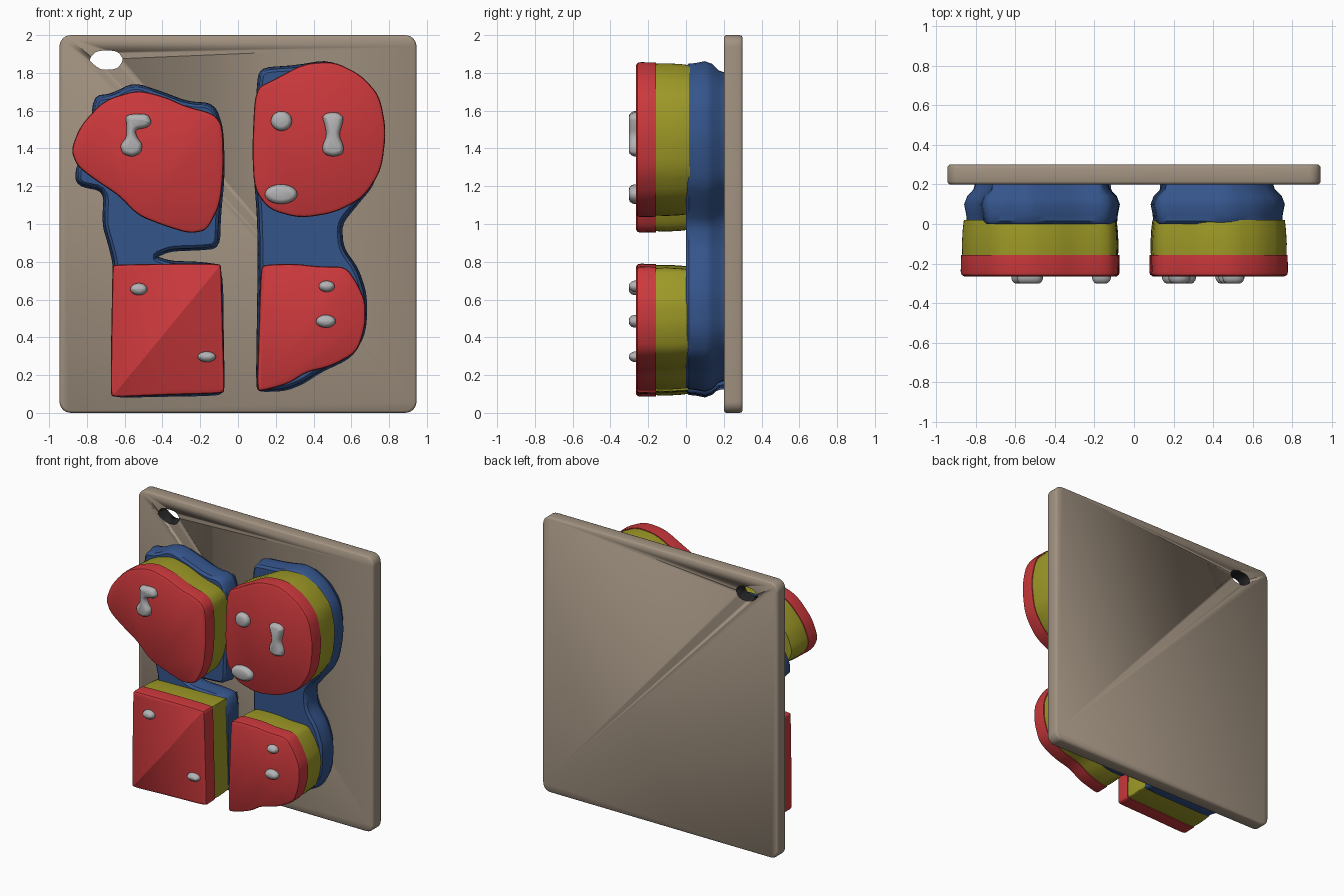
import bpy, bmesh, math
from mathutils import Vector


def material(name, rgb):
    m = bpy.data.materials.new(name)
    m.diffuse_color = (*rgb, 1)
    return m


TAN = material("tan_board", (0.36, 0.29, 0.22))
RED = material("red_foam", (0.60, 0.04, 0.045))
YELLOW = material("yellow_foam", (0.34, 0.32, 0.02))
BLUE = material("blue_foam", (0.035, 0.09, 0.26))
GREY = material("grey_stud", (0.45, 0.45, 0.46))
DARK = material("dark_hole", (0.02, 0.02, 0.02))


def soften(points, rounds=2):
    """Round a closed outline by corner cutting."""
    pts = [Vector(p) for p in points]
    for _ in range(rounds):
        out = []
        for a, b in zip(pts, pts[1:] + pts[:1]):
            out += [a.lerp(b, 0.2), a.lerp(b, 0.8)]
        pts = out
    return pts


def loft(name, outline, profile, mat):
    """Stack an (x, z) outline along y; profile lists (y, inset)."""
    n = len(outline)
    area = sum(outline[i - 1].cross(outline[i]) for i in range(n))
    side = 1 if area > 0 else -1
    inward = []
    for i in range(n):
        t = (outline[(i + 1) % n] - outline[i - 1]).normalized()
        inward.append(Vector((-t.y, t.x)) * side)
    bm = bmesh.new()
    rings = []
    for y, inset in profile:
        ring = [p + d * inset for p, d in zip(outline, inward)]
        rings.append([bm.verts.new((p.x, y, p.y)) for p in ring])
    for lo, hi in zip(rings, rings[1:]):
        for i in range(n):
            j = (i + 1) % n
            bm.faces.new((lo[i], lo[j], hi[j], hi[i]))
    bm.faces.new(rings[0])
    bm.faces.new(rings[-1])
    bmesh.ops.recalc_face_normals(bm, faces=bm.faces)
    mesh = bpy.data.meshes.new(name)
    bm.to_mesh(mesh)
    bm.free()
    ob = bpy.data.objects.new(name, mesh)
    bpy.context.collection.objects.link(ob)
    mesh.materials.append(mat)
    bpy.ops.object.select_all(action='DESELECT')
    ob.select_set(True)
    bpy.context.view_layer.objects.active = ob
    bpy.ops.object.shade_smooth_by_angle(angle=math.radians(40))
    return ob


def ellipse(x, z, rx, rz, n=20):
    return [Vector((x + rx * math.cos(math.tau * i / n), z + rz * math.sin(math.tau * i / n)))
            for i in range(n)]


# Backing board with rounded corners and a hanging hole
w, c = 0.945, 0.06
corners = [(-w, c), (-w + c, 0), (w - c, 0), (w, c), (w, 2 - c), (w - c, 2), (-w + c, 2), (-w, 2 - c)]
board_outline = []
for cx, cz, start in ((w - c, c, 270), (w - c, 2 - c, 0), (c - w, 2 - c, 90), (c - w, c, 180)):
    for k in range(7):
        a = math.radians(start + 15 * k)
        board_outline.append(Vector((cx + c * math.cos(a), cz + c * math.sin(a))))
hole = soften([(-0.79, 1.87), (-0.75, 1.918), (-0.64, 1.918), (-0.605, 1.87),
               (-0.64, 1.82), (-0.72, 1.815), (-0.76, 1.84)])
cutter = loft("hole_cutter", hole, [(0.1, 0), (0.4, 0)], DARK)
board = loft("backing_board", board_outline,
             [(0.2, 0.012), (0.207, 0.003), (0.215, 0), (0.285, 0), (0.293, 0.003), (0.3, 0.012)], TAN)
cut = board.modifiers.new("hanging_hole", 'BOOLEAN')
cut.object = cutter
cut.solver = 'EXACT'
cut.material_mode = 'TRANSFER'
bpy.ops.object.modifier_apply(modifier=cut.name)
bpy.data.objects.remove(cutter)

# Blue base columns
blue_profile = [(0.0, 0.018), (0.015, 0.003), (0.05, 0), (0.1, -0.01), (0.14, 0.005), (0.175, 0.04), (0.205, 0.05)]
blue_left = [(-0.76, 1.67), (-0.67, 1.68), (-0.55, 1.74), (-0.4, 1.69), (-0.27, 1.64), (-0.13, 1.63),
             (-0.085, 1.5), (-0.08, 1.25), (-0.1, 1.05), (-0.105, 0.88), (-0.2, 0.87), (-0.36, 0.865),
             (-0.45, 0.825), (-0.36, 0.795), (-0.2, 0.79), (-0.09, 0.775), (-0.085, 0.4),
             (-0.08, 0.12), (-0.11, 0.10), (-0.4, 0.095), (-0.64, 0.09), (-0.665, 0.11),
             (-0.66, 0.5), (-0.65, 0.78), (-0.68, 0.9), (-0.71, 1.0), (-0.7, 1.18), (-0.85, 1.21),
             (-0.85, 1.3), (-0.77, 1.45)]
blue_right = [(0.11, 1.78), (0.14, 1.82), (0.3, 1.83), (0.48, 1.86), (0.63, 1.78), (0.73, 1.65),
              (0.76, 1.45), (0.72, 1.22), (0.62, 1.1), (0.54, 1.0), (0.55, 0.87), (0.63, 0.76),
              (0.675, 0.62), (0.67, 0.43), (0.6, 0.3), (0.43, 0.22), (0.34, 0.16), (0.25, 0.125),
              (0.12, 0.12), (0.105, 0.14), (0.11, 0.5), (0.115, 0.85), (0.11, 1.05), (0.09, 1.3)]
loft("blue_base_left", soften(blue_left), blue_profile, BLUE)
loft("blue_base_right", soften(blue_right), blue_profile, BLUE)

# Red pads, each on a yellow layer
pads = {
    "upper_left": [(-0.885, 1.39), (-0.835, 1.52), (-0.71, 1.655), (-0.535, 1.71), (-0.39, 1.675),
                   (-0.28, 1.625), (-0.13, 1.585), (-0.08, 1.52), (-0.075, 1.29), (-0.095, 1.1),
                   (-0.165, 0.965), (-0.26, 0.95), (-0.39, 0.99), (-0.53, 1.045), (-0.63, 1.15),
                   (-0.76, 1.235), (-0.85, 1.305)],
    "upper_right": [(0.09, 1.715), (0.19, 1.765), (0.35, 1.85), (0.51, 1.86), (0.65, 1.79),
                    (0.75, 1.68), (0.785, 1.495), (0.76, 1.285), (0.665, 1.14), (0.515, 1.06),
                    (0.33, 1.03), (0.165, 1.075), (0.085, 1.185), (0.075, 1.4)],
    "lower_left": [(-0.655, 0.785), (-0.37, 0.79), (-0.1, 0.79), (-0.088, 0.775), (-0.08, 0.45),
                   (-0.07, 0.12), (-0.085, 0.103), (-0.38, 0.095), (-0.66, 0.083), (-0.675, 0.1),
                   (-0.67, 0.45), (-0.665, 0.775)],
    "lower_right": [(0.12, 0.76), (0.14, 0.785), (0.3, 0.79), (0.43, 0.775), (0.57, 0.775),
                    (0.63, 0.69), (0.675, 0.59), (0.675, 0.46), (0.63, 0.32), (0.49, 0.245),
                    (0.36, 0.215), (0.27, 0.155), (0.12, 0.113), (0.1, 0.13), (0.11, 0.45)],
}
for place, points in pads.items():
    outline = soften(points)
    loft("red_pad_" + place, outline, [(-0.265, 0.018), (-0.257, 0.004), (-0.24, 0), (-0.158, 0.002)], RED)
    loft("yellow_layer_" + place, outline, [(-0.16, 0.008), (-0.1, 0.006), (-0.03, 0.01), (0.02, 0.016)], YELLOW)

# Grey studs: single domes, a dumbbell and a hooked one
studs = [ellipse(-0.525, 0.655, 0.045, 0.032), ellipse(-0.165, 0.297, 0.048, 0.028),
         ellipse(0.47, 0.67, 0.042, 0.03), ellipse(0.465, 0.485, 0.052, 0.034),
         ellipse(0.23, 1.545, 0.056, 0.052), ellipse(0.228, 1.158, 0.086, 0.052),
         soften([(0.445, 1.57), (0.475, 1.59), (0.53, 1.59), (0.56, 1.565), (0.55, 1.52), (0.535, 1.47),
                 (0.56, 1.41), (0.555, 1.37), (0.505, 1.355), (0.455, 1.37), (0.445, 1.41), (0.47, 1.47),
                 (0.46, 1.52)]),
         soften([(-0.595, 1.58), (-0.48, 1.585), (-0.455, 1.54), (-0.48, 1.51), (-0.545, 1.5), (-0.535, 1.46),
                 (-0.505, 1.42), (-0.515, 1.375), (-0.56, 1.355), (-0.61, 1.37), (-0.625, 1.415),
                 (-0.59, 1.46), (-0.59, 1.52)])]
for i, outline in enumerate(studs):
    loft(f"stud_{i + 1}", outline, [(-0.302, 0.024), (-0.298, 0.014), (-0.288, 0.005), (-0.275, 0), (-0.255, 0)], GREY)
